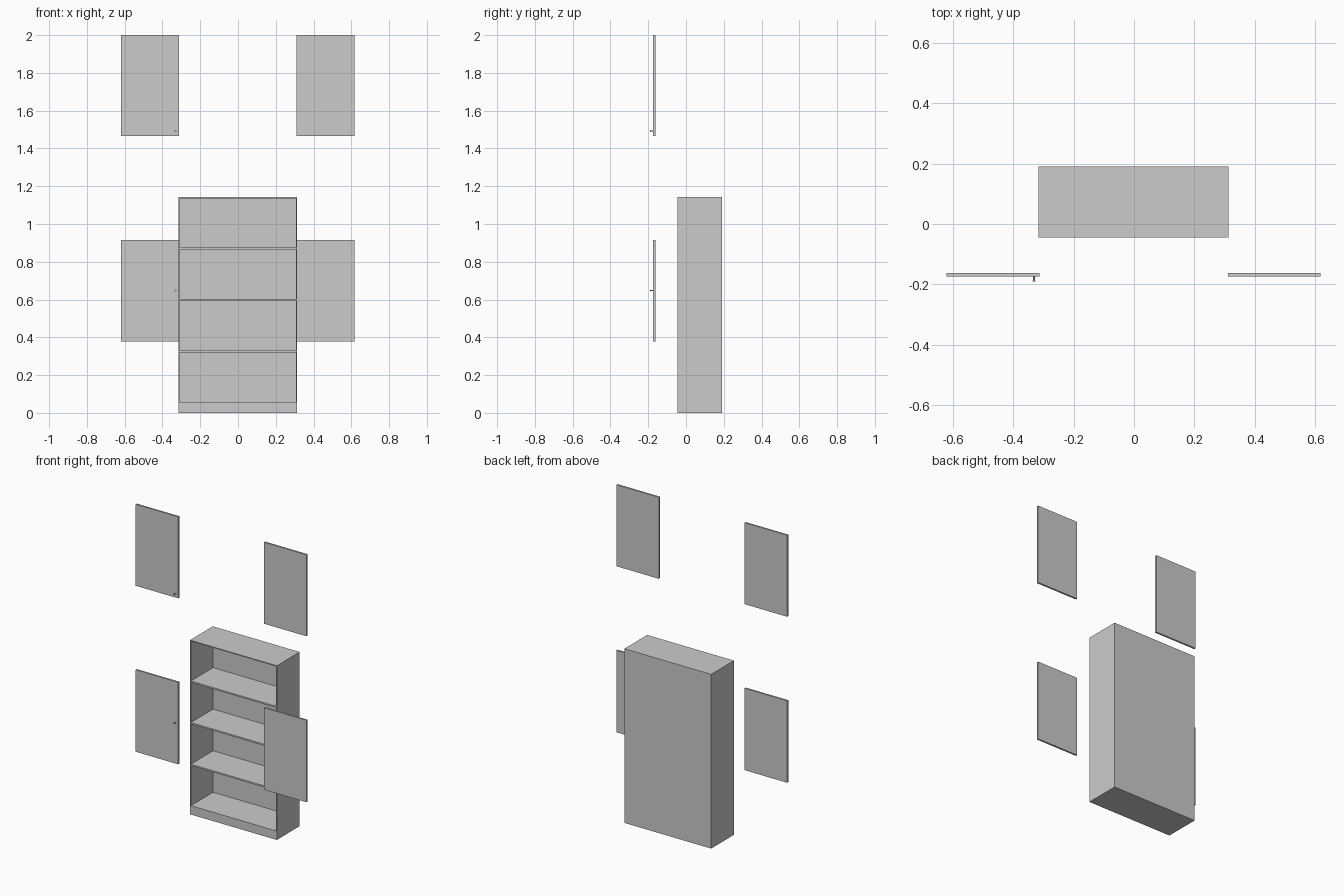
import bpy
import math

if "Cube" in bpy.data.objects:
    bpy.data.objects.remove(bpy.data.objects["Cube"])


def box(name, x, y, z):
    """Box from (min, max) pairs on each axis."""
    bpy.ops.mesh.primitive_cube_add(
        size=1, location=[(a + b) / 2 for a, b in (x, y, z)])
    ob = bpy.context.object
    ob.name = name
    ob.scale = [b - a for a, b in (x, y, z)]
    bpy.ops.object.transform_apply(location=False, rotation=False, scale=True)
    return ob


def rod(name, x, y, z, radius):
    """Short cylinder along y."""
    bpy.ops.mesh.primitive_cylinder_add(
        vertices=16, radius=radius, depth=y[1] - y[0],
        location=(x, sum(y) / 2, z), rotation=(math.pi / 2, 0, 0))
    bpy.context.object.name = name
    bpy.ops.object.shade_smooth_by_angle()


X0, X1 = -0.316, 0.313
Y0, Y1 = -0.045, 0.191
TOP, BASE, T = 1.142, 0.058, 0.006

# Carcass: plinth, sides, back and top
box("plinth", (X0, X1), (Y0, Y1), (0, BASE))
box("left_side", (X0, X0 + T), (Y0, Y1), (BASE, TOP))
box("right_side", (X1 - T, X1), (Y0, Y1), (BASE, TOP))
box("back_panel", (X0 + T, X1 - T), (Y1 - T, Y1), (BASE, TOP))
box("top_panel", (X0 + T, X1 - T), (Y0, Y1 - T), (TOP - T, TOP))

# Shelves
for i, z in enumerate((0.325, 0.598, 0.87)):
    box(f"shelf_{i + 1}", (X0 + T, X1 - T), (Y0, Y1 - T),
        (z - 0.005, z + 0.005))

# Detached doors, two lower and two upper, with knobs on the left ones
DY = (-0.174, -0.162)
for row, z0, z1, kz in (("lower", 0.378, 0.915, 0.648),
                        ("upper", 1.466, 2.0, 1.492)):
    box(f"{row}_left_door", (-0.62, -0.312), DY, (z0, z1))
    box(f"{row}_right_door", (0.311, 0.617), DY, (z0, z1))
    rod(f"{row}_knob_stem", -0.331, (-0.188, DY[0]), kz, 0.003)
    rod(f"{row}_knob_head", -0.331, (-0.191, -0.187), kz, 0.005)
